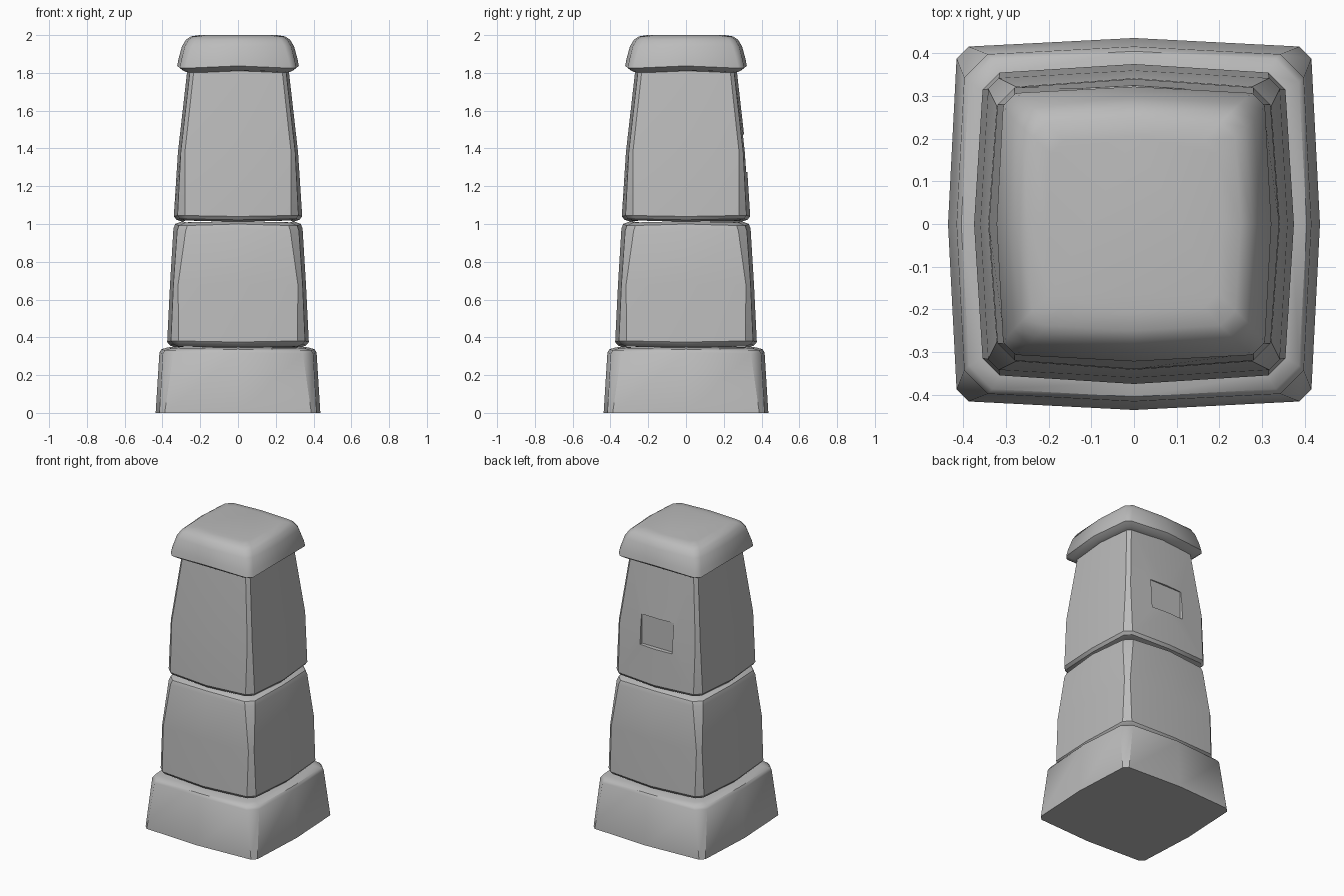
import bpy, bmesh, math

cube = bpy.data.objects.get("Cube")
if cube:
    bpy.data.objects.remove(cube)

stone = bpy.data.materials.new("grey_stone")
stone.use_nodes = True
GREY = (0.5, 0.5, 0.5, 1)
stone.diffuse_color = GREY
stone.node_tree.nodes["Principled BSDF"].inputs["Base Color"].default_value = GREY


def ring(bm, z, r, bulge, chamfer, droop):
    """Square loop with bowed sides and chamfered corners."""
    b = r - bulge
    side = [(r, 0, z), (b, b - chamfer, z + droop), (b - chamfer, b, z + droop)]
    verts = []
    for q in range(4):
        c, s = round(math.cos(q * math.pi / 2)), round(math.sin(q * math.pi / 2))
        verts += [bm.verts.new((x * c - y * s, x * s + y * c, h)) for x, y, h in side]
    return verts


def block(name, rings, angle):
    bm = bmesh.new()
    loops = [ring(bm, *r) for r in rings]
    for low, high in zip(loops, loops[1:]):
        n = len(low)
        for i in range(n):
            j = (i + 1) % n
            bm.faces.new((low[i], low[j], high[j], high[i]))
    bm.faces.new(loops[0][::-1])
    bm.faces.new(loops[-1])
    bmesh.ops.recalc_face_normals(bm, faces=bm.faces)
    mesh = bpy.data.meshes.new(name)
    bm.to_mesh(mesh)
    bm.free()
    mesh.materials.append(stone)
    obj = bpy.data.objects.new(name, mesh)
    bpy.context.collection.objects.link(obj)
    bpy.ops.object.select_all(action="DESELECT")
    obj.select_set(True)
    bpy.context.view_layer.objects.active = obj
    bpy.ops.object.shade_smooth_by_angle(angle=math.radians(angle))
    return obj


# Each ring: height, half width, side bow, corner chamfer, corner height offset
block("base_block", [
    (0, .436, .02, .028, 0),
    (.32, .416, .018, .055, -.005),
    (.337, .405, .018, .055, -.005),
    (.347, .37, .018, .04, -.005),
    (.35, .32, .018, .03, -.004)], 35)

block("middle_block", [
    (.345, .33, .018, .03, .006),
    (.357, .36, .018, .035, .006),
    (.375, .375, .02, .04, .006),
    (.68, .36, .018, .025, 0),
    (.975, .342, .02, .045, -.01),
    (1.0, .333, .02, .045, -.008),
    (1.015, .295, .018, .03, -.006)], 35)

upper = block("upper_block", [
    (1.013, .295, .018, .03, .005),
    (1.022, .325, .018, .035, .005),
    (1.04, .34, .02, .04, .005),
    (1.38, .318, .015, .022, 0),
    (1.82, .268, .015, .02, 0)], 35)

block("cap", [
    (1.808, .255, .012, .02, -.01),
    (1.815, .295, .014, .025, -.008),
    (1.837, .322, .015, .03, -.012),
    (1.87, .316, .015, .032, -.005),
    (1.94, .297, .015, .035, 0),
    (1.975, .276, .014, .035, 0),
    (1.993, .25, .012, .035, 0),
    (2.0, .205, .01, .03, 0)], 55)

# Shallow square niche in the back of the upper block
bpy.ops.mesh.primitive_cube_add(size=1, location=(0, .345, 1.375))
cutter = bpy.context.object
cutter.name = "niche_cutter"
cutter.scale = (.24, .1, .2)
cutter.hide_render = True
cut = upper.modifiers.new("niche", "BOOLEAN")
cut.operation = "DIFFERENCE"
cut.solver = "EXACT"
cut.object = cutter
bpy.context.view_layer.update()
bpy.context.view_layer.objects.active = upper
bpy.ops.object.modifier_apply(modifier="niche")
bpy.data.objects.remove(cutter)
